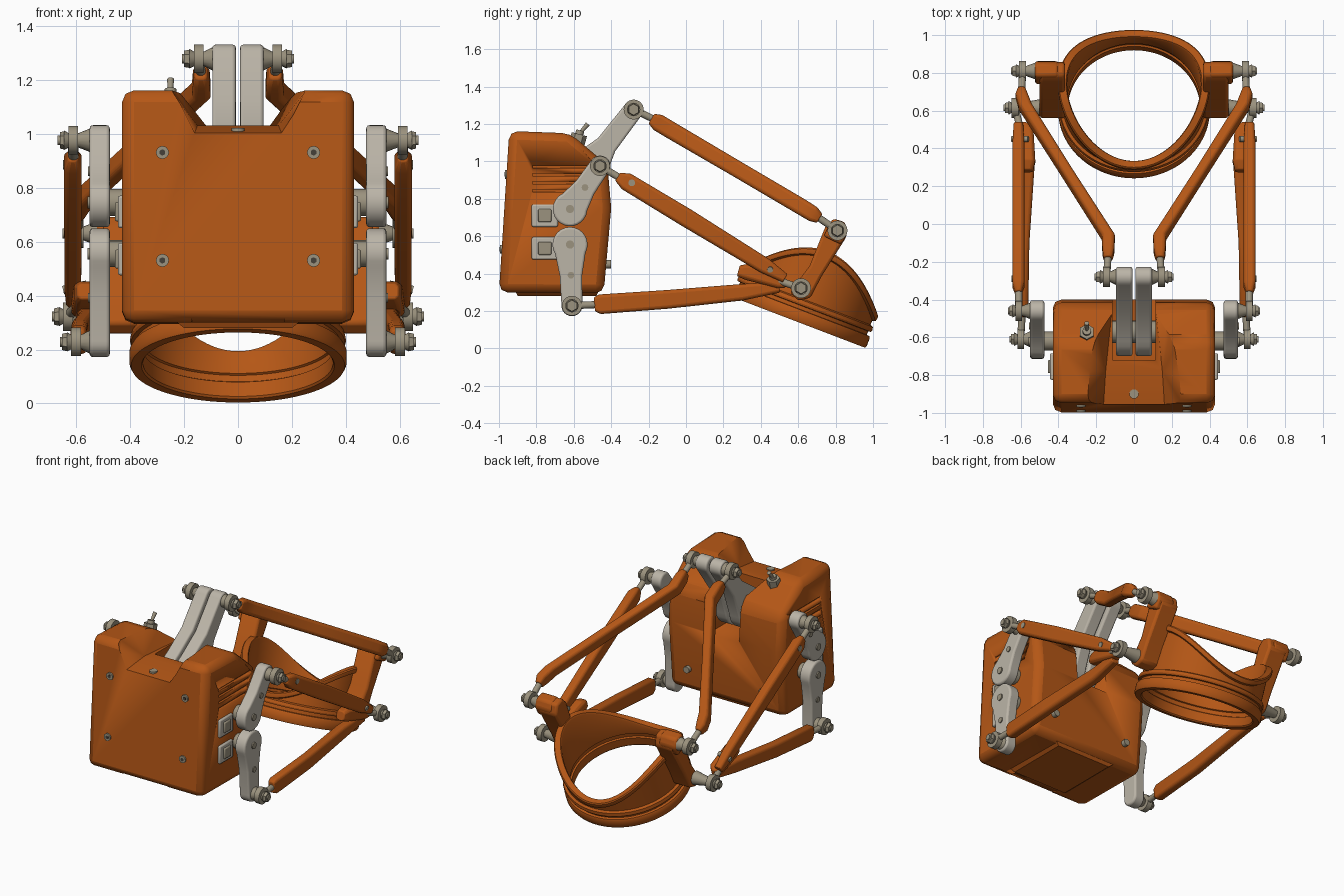
import bpy, bmesh, math
from mathutils import Vector, Matrix

if "Cube" in bpy.data.objects:
    bpy.data.objects.remove(bpy.data.objects["Cube"])


def material(name, col):
    m = bpy.data.materials.new(name)
    m.diffuse_color = (*col, 1)
    m.use_nodes = True
    m.node_tree.nodes["Principled BSDF"].inputs["Base Color"].default_value = m.diffuse_color
    return m


ORANGE = material("orange_plastic", (0.46, 0.095, 0.008))
BONE = material("bone_plastic", (0.50, 0.46, 0.39))
METAL = material("bolt_metal", (0.33, 0.29, 0.21))
DARK = material("dark_recess", (0.06, 0.05, 0.04))


def finish(bm, name, mat, bevel=0.0, seg=2):
    bmesh.ops.recalc_face_normals(bm, faces=bm.faces[:])
    me = bpy.data.meshes.new(name)
    bm.to_mesh(me)
    bm.free()
    ob = bpy.data.objects.new(name, me)
    bpy.context.collection.objects.link(ob)
    if mat:
        me.materials.append(mat)
    if bevel:
        b = ob.modifiers.new("bevel", 'BEVEL')
        b.width, b.segments, b.limit_method = bevel, seg, 'ANGLE'
    bpy.ops.object.select_all(action='DESELECT')
    ob.select_set(True)
    bpy.context.view_layer.objects.active = ob
    bpy.ops.object.shade_smooth_by_angle(angle=math.radians(32))
    return ob


def loft(name, rings, mat, bevel=0.0, seg=2):
    """Skin a list of equal-length point rings and cap the ends."""
    bm = bmesh.new()
    vs = [[bm.verts.new(p) for p in r] for r in rings]
    n = len(vs[0])
    for a, b in zip(vs, vs[1:]):
        for i in range(n):
            bm.faces.new((a[i], a[(i + 1) % n], b[(i + 1) % n], b[i]))
    bm.faces.new(vs[0])
    bm.faces.new(vs[-1])
    return finish(bm, name, mat, bevel, seg)


def plate(name, yz, x0, x1, mat, bevel=0.0, seg=2):
    """Side profile extruded along x."""
    return loft(name, [[(x, y, z) for y, z in yz] for x in (x0, x1)], mat, bevel, seg)


def box(name, x0, x1, y0, y1, z0, z1, mat, bevel=0.0):
    return plate(name, [(y0, z0), (y1, z0), (y1, z1), (y0, z1)], x0, x1, mat, bevel)


def rod(name, p, q, r0, r1=None, mat=METAL, n=16):
    p, q = Vector(p), Vector(q)
    bm = bmesh.new()
    d = q - p
    mtx = Matrix.Translation((p + q) / 2) @ d.to_track_quat('Z', 'Y').to_matrix().to_4x4()
    bmesh.ops.create_cone(bm, cap_ends=True, segments=n, radius1=r0,
                          radius2=r0 if r1 is None else r1, depth=d.length, matrix=mtx)
    return finish(bm, name, mat)


def beam(name, stations, mat=ORANGE):
    """Chamfered beam through stations of (point, x width, height)."""
    a, b = Vector(stations[0][0]), Vector(stations[-1][0])
    d = Vector((0, b.y - a.y, b.z - a.z)).normalized()
    up = Vector((0, -d.z, d.y))
    rings = []
    for p, w, h in stations:
        w, h = w / 2, h / 2
        c = min(w, h) * 0.4
        sec = [(w, h - c), (w - c, h), (c - w, h), (-w, h - c),
               (-w, c - h), (c - w, -h), (w - c, -h), (w, c - h)]
        rings.append([Vector(p) + Vector((i, 0, 0)) + up * j for i, j in sec])
    return loft(name, rings, mat, 0.006)


def horn(name, hub, tip, r0, r1, neck, x0, x1):
    """Servo arm: round hub, necked shank and round tip."""
    h, t = Vector(hub), Vector(tip)
    d = (t - h).normalized()
    n = Vector((-d.y, d.x))
    pts = []
    for i in range(17):
        a = math.radians(60 + 240 * i / 16)
        pts.append(h + d * r0 * math.cos(a) + n * r0 * math.sin(a))
    pts.append(h.lerp(t, 0.5) - n * neck)
    for i in range(13):
        a = math.radians(-95 + 190 * i / 12)
        pts.append(t + d * r1 * math.cos(a) + n * r1 * math.sin(a))
    pts.append(h.lerp(t, 0.5) + n * neck)
    return plate(name, [tuple(p) for p in pts], x0, x1, BONE, 0.012, 3)


def joint(name, s, x0, xe, x1, y, z, to):
    """Bolt with cone spacers, rod-end eye, nut, and the stem into the link."""
    rod(name + "_bolt", (s * x0, y, z), (s * x1, y, z), 0.018)
    rod(name + "_eye", (s * (xe - 0.018), y, z), (s * (xe + 0.018), y, z), 0.053, None, METAL, 28)
    rod(name + "_spacer", (s * x0, y, z), (s * (xe - 0.012), y, z), 0.045, 0.024)
    rod(name + "_washer", (s * (xe + 0.012), y, z), (s * (xe + 0.034), y, z), 0.024, 0.036)
    rod(name + "_nut", (s * (xe + 0.034), y, z), (s * (x1 - 0.008), y, z), 0.034, 0.03, METAL, 6)
    rod(name + "_stem", (s * xe, y, z), (s * to[0], to[1], to[2]), 0.019)


# main housing with top trough, arm slot, vents and front foot notch
body = plate("housing", [(-1.0, .30), (-.945, 1.162), (-.62, 1.15), (-.42, .98), (-.40, .75), (-.44, .295)],
             -.43, .43, ORANGE, 0.045)


def section(y, wb, wt, z):
    return [(-wb, y, z), (wb, y, z), (wt, y, 1.18), (wt, y, 1.4), (-wt, y, 1.4), (-wt, y, 1.18)]


cutters = [loft("trough_cutter", [section(-1.1, .17, .27, .98), section(-.78, .15, .25, 1.03),
                                  section(-.3, .10, .19, 1.03)], ORANGE),
           box("slot_cutter", -.115, .115, -.72, -.3, .74, 1.3, ORANGE),
           loft("foot_cutter", [[(-.2, y, .2), (.2, y, .2), (.17, y, z), (-.17, y, z)]
                                for y, z in ((-1.1, .35), (-.93, .30))], ORANGE)]
for s in (1, -1):
    for i in range(4):
        z = .835 + i * .043
        cutters.append(box("vent_cutter", s * .415, s * .5, -.82, -.53 + i * .015, z, z + .014, DARK))
for c in cutters:
    c.hide_render = True
    m = body.modifiers.new("cut", 'BOOLEAN')
    m.object, m.operation, m.solver = c, 'DIFFERENCE', 'EXACT'
bpy.context.view_layer.update()
cut = bpy.data.meshes.new_from_object(body.evaluated_get(bpy.context.evaluated_depsgraph_get()))
body.modifiers.clear()
body.data = cut
for c in cutters:
    bpy.data.objects.remove(c)
loft("belly_plate", [[(-w, y, z), (w, y, z), (w, y + e, z), (-w, y + e, z)][0:2]
                     + [(w, y + e, z), (-w, y + e, z)]
                     for w, y, e, z in ((.25, -.92, .46, .32), (.2, -.90, .42, .28))], ORANGE)

# housing screws and toggle switch
for s in (1, -1):
    for z, y in ((.93, -.957), (.53, -.982)):
        rod("front_screw", (s * .28, y - .012, z), (s * .28, y + .02, z), .024)
        rod("front_screw_socket", (s * .28, y - .014, z), (s * .28, y, z), .012, None, DARK, 6)
    rod("back_screw", (s * .28, -.43, .45), (s * .28, -.40, .45), .022)
rod("top_screw", (0, -.90, .98), (0, -.90, 1.02), .025)
rod("switch_nut", (-.25, -.585, 1.09), (-.25, -.57, 1.145), .042, None, METAL, 6)
rod("switch_neck", (-.25, -.575, 1.13), (-.25, -.565, 1.165), .022)
rod("switch_lever", (-.25, -.567, 1.15), (-.25, -.525, 1.20), .009, .013)

# central pair of long arms with their shared hub
MAIN_TIP = (-.28, 1.277)
for s in (1, -1):
    horn("main_arm", (-.57, .90), MAIN_TIP, .13, .053, .058, s * .008, s * .095)
rod("main_hub", (-.114, -.57, .90), (.114, -.57, .90), .06)

UP_HUB, UP_TIP = (-.62, .745), (-.46, .975)
LOW_HUB, LOW_TIP = (-.62, .555), (-.61, .228)
RING_LOW, RING_HIGH = (.615, .322), (.81, .63)

for s in (1, -1):
    # side servos and arms
    for z in (.71, .535):
        box("servo_case", s * .40, s * .445, -.825, -.685, z - .06, z + .06, BONE, .008)
        box("servo_label", s * .44, s * .456, -.79, -.72, z - .035, z + .035, METAL, .006)
    for tag, hub, tip, r in (("upper", UP_HUB, UP_TIP, .092), ("lower", LOW_HUB, LOW_TIP, .094)):
        horn(tag + "_side_arm", hub, tip, r, .056, .06, s * .475, s * .55)
        rod(tag + "_servo_shaft", (s * .40, *hub), (s * .48, *hub), .05)
        rod(tag + "_arm_screw", (s * .54, *hub), (s * .558, *hub), .022)
        mid = Vector(hub).lerp(Vector(tip), .5)
        rod(tag + "_arm_pin", (s * .54, *mid), (s * .556, *mid), .018)

    # upper and lower side links meeting in a fork
    joint("upper_link_joint", s, .545, .61, .668, *UP_TIP, (.61, -.31, .885))
    joint("lower_link_joint", s, .545, .60, .66, *LOW_TIP, (.59, -.44, .236))
    beam("upper_side_link", [((s * .612, -.365, .918), .035, .05), ((s * .612, -.32, .893), .064, .095),
                             ((s * .612, 0, .70), .064, .10), ((s * .612, .42, .443), .062, .085),
                             ((s * .612, .53, .375), .05, .05)])
    beam("lower_side_link", [((s * .59, -.49, .235), .045, .075), ((s * .59, -.46, .236), .06, .105),
                             ((s * .585, -.1, .262), .062, .10), ((s * .56, .30, .30), .066, .088),
                             ((s * .57, .50, .328), .06, .06)])
    beam("link_fork", [((s * .565, .28, .415), .06, .06), ((s * .565, .33, .41), .085, .09),
                       ((s * .575, .50, .355), .085, .07), ((s * .59, .535, .345), .05, .045)])
    rod("fork_screw", (s * .56, .45, .44), (s * .648, .45, .42), .016)
    rod("link_screw", (s * .63, -.29, .885), (s * .648, -.29, .885), .018)
    joint("ring_low_joint", s, .50, .63, .69, *RING_LOW, (.60, .50, .36))

    # long cranked link from central arm to ring lug
    joint("crank_joint", s, .09, .145, .208, *MAIN_TIP, (.135, -.13, 1.205))
    beam("cranked_link", [((s * .138, -.185, 1.228), .045, .06), ((s * .136, -.15, 1.208), .062, .092),
                          ((s * .136, -.07, 1.16), .07, .092), ((s * .36, .28, .955), .066, .088),
                          ((s * .575, .62, .755), .072, .088), ((s * .595, .68, .718), .064, .085),
                          ((s * .595, .715, .695), .04, .055)])
    joint("ring_high_joint", s, .52, .59, .65, *RING_HIGH, (.595, .70, .705))

    # ring lugs
    plate("ring_lug", [(.555, .30), (.60, .255), (.665, .27), (.725, .385), (.86, .60), (.85, .67),
                       (.79, .69), (.745, .65), (.66, .44)], s * .365, s * .50, ORANGE, .015)
    plate("lug_boss", [(.735, .60), (.83, .555), (.865, .62), (.85, .675), (.785, .695)],
          s * .40, s * .525, ORANGE, .015)

# tilted saddle-topped ring
N = 96
base = Vector((0, .60, .14))
U, V = Vector((0, .934, -.357)), Vector((0, .357, .934))
bm = bmesh.new()
cols = []
for k in range(N):
    a = 2 * math.pi * k / N
    t = .175 + .015 * math.cos(a) + .235 * math.sin(a) ** 2
    prof = [(.875, .008), (.89, 0), (.985, 0), (1.0, .012), (1.0, .055), (.985, .066), (.945, .068), (.945, .088),
            (.985, .09), (.995, .10), (.985, .118), (.945, .125), (.945, t - .042),
            (.99, t - .036), (1.0, t - .026), (1.0, t - .008), (.985, t), (.895, t), (.88, t - .012),
            (.88, .10), (.90, .095), (.90, .07), (.875, .065)]
    cols.append([bm.verts.new(base + Vector((.402 * r * math.sin(a), 0, 0))
                              + U * (.388 * r * math.cos(a)) + V * v) for r, v in prof])
for k in range(N):
    a, b = cols[k], cols[(k + 1) % N]
    for i in range(len(a)):
        j = (i + 1) % len(a)
        bm.faces.new((a[i], a[j], b[j], b[i]))
finish(bm, "saddle_ring", ORANGE)
